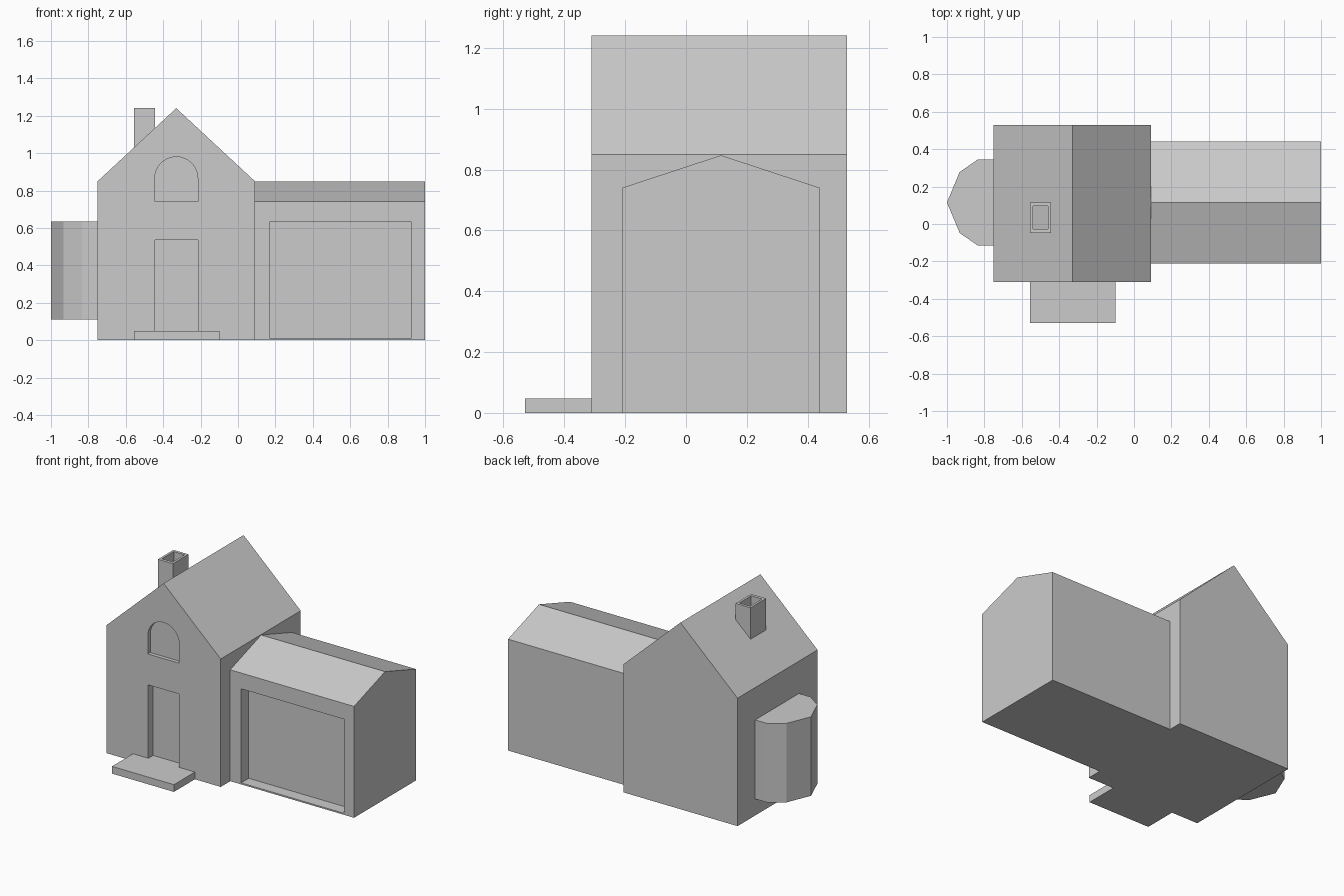
import bpy, bmesh, math
from mathutils import Vector

if "Cube" in bpy.data.objects:
    bpy.data.objects.remove(bpy.data.objects["Cube"])


def prism(name, points, axis, start, end):
    """Extrude a 2D profile along an axis: 'x' takes (y,z), 'y' takes (x,z), 'z' takes (x,y)."""
    i = "xyz".index(axis)

    def place(p):
        c = list(p)
        c.insert(i, start)
        return c

    bm = bmesh.new()
    face = bm.faces.new([bm.verts.new(place(p)) for p in points])
    new = bmesh.ops.extrude_face_region(bm, geom=[face])["geom"]
    shift = Vector((0, 0, 0))
    shift[i] = end - start
    bmesh.ops.translate(bm, vec=shift, verts=[v for v in new if isinstance(v, bmesh.types.BMVert)])
    bmesh.ops.recalc_face_normals(bm, faces=bm.faces)
    mesh = bpy.data.meshes.new(name)
    bm.to_mesh(mesh)
    bm.free()
    obj = bpy.data.objects.new(name, mesh)
    bpy.context.collection.objects.link(obj)
    return obj


def rect(a0, b0, a1, b1):
    return [(a0, b0), (a1, b0), (a1, b1), (a0, b1)]


def cut(target, cutter):
    """Subtract the cutter, keep the result and delete the cutter."""
    mod = target.modifiers.new("cut", 'BOOLEAN')
    mod.operation = 'DIFFERENCE'
    mod.solver = 'EXACT'
    mod.object = cutter
    bpy.context.view_layer.update()
    deps = bpy.context.evaluated_depsgraph_get()
    mesh = bpy.data.meshes.new_from_object(target.evaluated_get(deps))
    target.modifiers.clear()
    target.data = mesh
    bpy.data.objects.remove(cutter)


# Main house with gable roof
FRONT, BACK = -0.31, 0.53
house = prism("house", [(-0.75, 0), (0.09, 0), (0.09, 0.85), (-0.33, 1.24), (-0.75, 0.85)],
              'y', FRONT, BACK)

# Door recess
cut(house, prism("door_cutter", rect(-0.445, 0.045, -0.215, 0.535), 'y', FRONT - 0.1, FRONT + 0.055))

# Arched window recess
arch = [(-0.33 + 0.115 * math.cos(t * math.pi / 16), 0.865 + 0.115 * math.sin(t * math.pi / 16))
        for t in range(17)]
cut(house, prism("window_cutter", [(-0.445, 0.74), (-0.215, 0.74)] + arch, 'y', FRONT - 0.1, FRONT + 0.025))

# Garage wing with low gable and door recess
garage = prism("garage", [(-0.21, 0), (0.44, 0), (0.44, 0.74), (0.115, 0.847), (-0.21, 0.74)],
               'x', 0.09, 1.0)
cut(garage, prism("garage_door_cutter", rect(0.17, 0.01, 0.925, 0.635), 'y', -0.3, -0.13))

# Front step
prism("front_step", rect(-0.555, -0.53, -0.10, FRONT), 'z', 0, 0.048)

# Faceted bay on the left wall, mirrored about its centre line
half = [(-0.75, 0.23), (-0.835, 0.23), (-0.932, 0.163)]
bay = [(x, 0.115 + d) for x, d in half] + [(-1.0, 0.115)] + [(x, 0.115 - d) for x, d in reversed(half)]
prism("bay", bay, 'z', 0.11, 0.635)

# Hollow chimney, its foot following the roof slope
chimney = prism("chimney", [(-0.555, 1.031), (-0.445, 1.133), (-0.445, 1.24), (-0.555, 1.24)],
                'y', -0.048, 0.115)
cut(chimney, prism("flue_cutter", rect(-0.54, -0.028, -0.46, 0.097), 'z', 0.9, 1.4))
